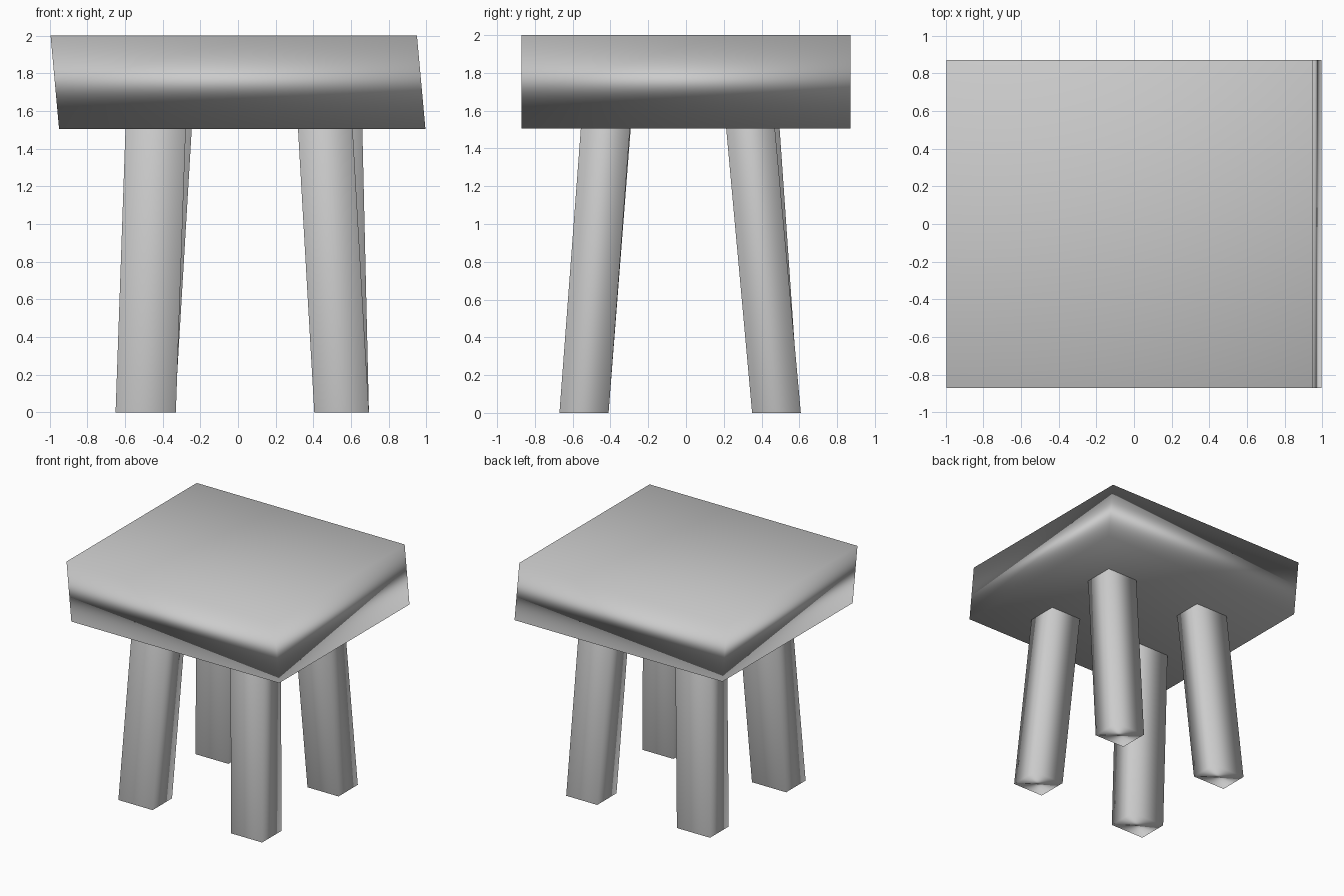
import bpy

if "Cube" in bpy.data.objects:
    bpy.data.objects.remove(bpy.data.objects["Cube"])


def slanted_block(name, bottom, top, z0, z1):
    """Six-sided block between two level rectangles (x0, x1, y0, y1)."""
    verts = []
    for (x0, x1, y0, y1), z in ((bottom, z0), (top, z1)):
        verts += [(x0, y0, z), (x1, y0, z), (x1, y1, z), (x0, y1, z)]
    faces = [(3, 2, 1, 0), (4, 5, 6, 7)]
    faces += [(i, (i + 1) % 4, (i + 1) % 4 + 4, i + 4) for i in range(4)]
    mesh = bpy.data.meshes.new(name)
    mesh.from_pydata(verts, [], faces)
    mesh.polygons.foreach_set("use_smooth", [True] * len(mesh.polygons))
    obj = bpy.data.objects.new(name, mesh)
    bpy.context.collection.objects.link(obj)
    # Soft shading led by the largest faces
    mod = obj.modifiers.new("soft_normals", 'WEIGHTED_NORMAL')
    mod.mode = 'FACE_AREA'
    return obj


# Seat: thick slab leaning sideways
SEAT_Z = 1.505
slanted_block("seat", (-0.95, 0.995, -0.87, 0.87),
              (-0.995, 0.95, -0.87, 0.87), SEAT_Z, 2.0)

# Legs: footprint on the floor and the lean (dx, dy) up to the seat underside
legs = {
    "front_left_leg": ((-0.65, -0.33, -0.67, -0.41), (0.053, 0.118)),
    "front_right_leg": ((0.405, 0.695, -0.67, -0.41), (-0.087, 0.114)),
    "back_left_leg": ((-0.645, -0.335, 0.35, 0.60), (0.09, -0.105)),
    "back_right_leg": ((0.405, 0.695, 0.35, 0.608), (-0.035, -0.138)),
}
LEG_TOP = SEAT_Z + 0.01
for name, (foot, (dx, dy)) in legs.items():
    x0, x1, y0, y1 = foot
    slanted_block(name, foot, (x0 + dx, x1 + dx, y0 + dy, y1 + dy), 0.0, LEG_TOP)
